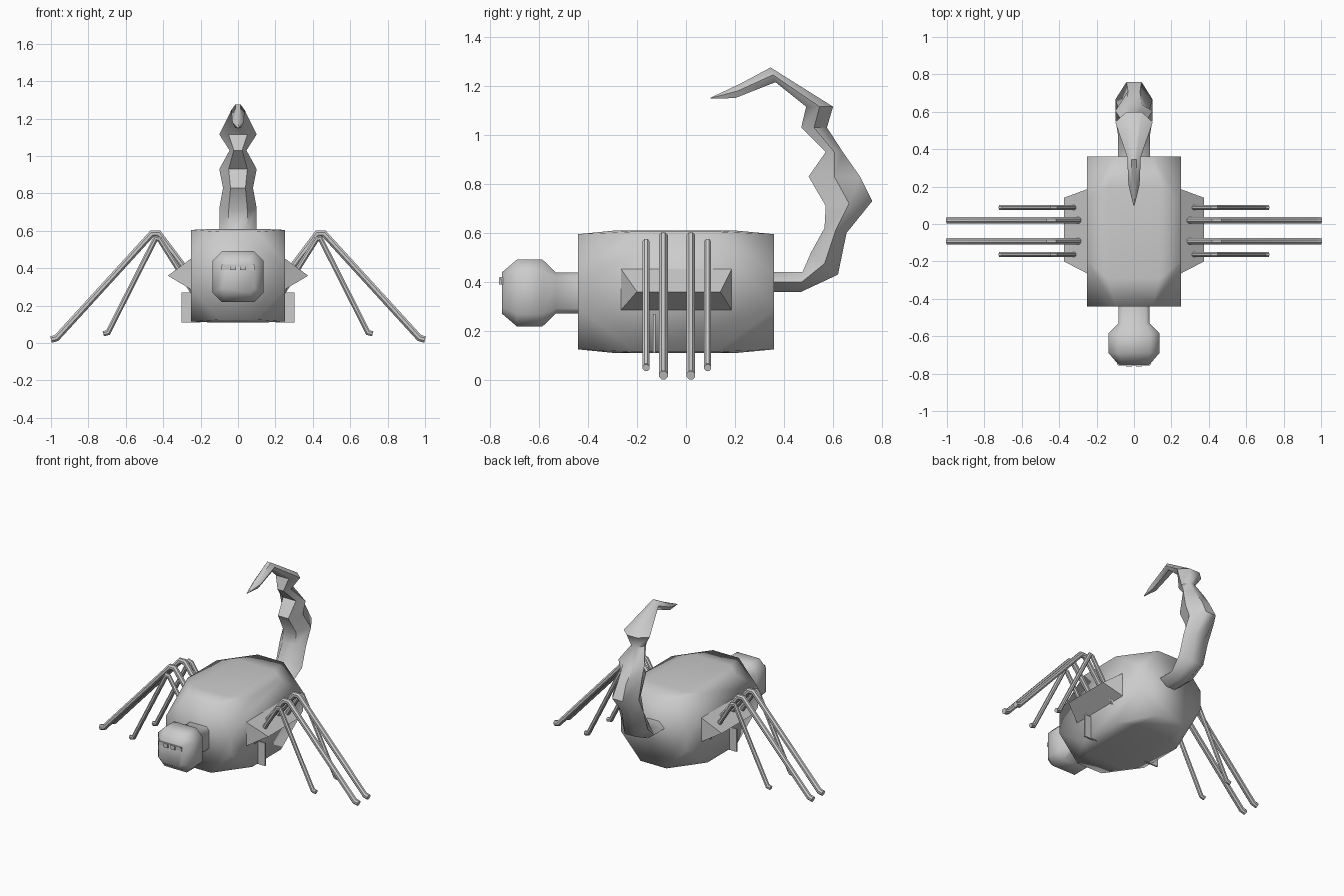
import bpy, bmesh, math
from mathutils import Vector

if "Cube" in bpy.data.objects:
    bpy.data.objects.remove(bpy.data.objects["Cube"])

grey = bpy.data.materials.new("plain_grey")
grey.diffuse_color = (0.6, 0.6, 0.6, 1)
grey.use_nodes = True
grey.node_tree.nodes["Principled BSDF"].inputs["Base Color"].default_value = grey.diffuse_color


def finish(bm, name, smooth=None):
    """Turn a bmesh into a named object; smooth is the sharp-edge angle."""
    bmesh.ops.recalc_face_normals(bm, faces=bm.faces)
    me = bpy.data.meshes.new(name)
    bm.to_mesh(me)
    bm.free()
    me.materials.append(grey)
    ob = bpy.data.objects.new(name, me)
    bpy.context.collection.objects.link(ob)
    if smooth:
        bpy.ops.object.select_all(action='DESELECT')
        ob.select_set(True)
        bpy.context.view_layer.objects.active = ob
        bpy.ops.object.shade_smooth_by_angle(angle=math.radians(smooth))
    return ob


def loft(rings, name, smooth=None):
    """Skin a list of equal-length point rings and cap both ends."""
    bm = bmesh.new()
    rows = [[bm.verts.new(p) for p in r] for r in rings]
    n = len(rows[0])
    for a, b in zip(rows, rows[1:]):
        for i in range(n):
            j = (i + 1) % n
            bm.faces.new((a[i], a[j], b[j], b[i]))
    bm.faces.new(rows[0])
    bm.faces.new(rows[-1])
    return finish(bm, name, smooth)


def hull(points, name, smooth=None):
    bm = bmesh.new()
    for p in points:
        bm.verts.new(p)
    bmesh.ops.convex_hull(bm, input=bm.verts)
    bmesh.ops.dissolve_limit(bm, angle_limit=0.01, verts=bm.verts, edges=bm.edges)
    return finish(bm, name, smooth)


def box(x0, x1, y0, y1, z0, z1, name):
    return hull([(x, y, z) for x in (x0, x1) for y in (y0, y1) for z in (z0, z1)], name)


# Body: box with its eight corners cut away
pts = []
for sx in (-1, 1):
    for sz in (-1, 1):
        z = 0.36 + sz * 0.245
        pts += [(sx * 0.25, y, z) for y in (-0.2, 0.12)]
        pts += [(sx * 0.14, y, 0.36 + sz * 0.25) for y in (-0.29, 0.2)]
        pts += [(sx * 0.1, y, 0.36 + sz * 0.235) for y in (-0.44, 0.36)]
    pts += [(sx * 0.25, y, z) for y in (-0.44, 0.36) for z in (0.29, 0.43)]
hull(pts, "body", 70)


# Neck and head: chamfered square sections along y
def section(y, half, cut):
    h, k = half, half - cut
    return [(x, y, 0.355 + z) for x, z in
            ((k, h), (h, k), (h, -k), (k, -h), (-k, -h), (-h, -k), (-h, k), (-k, h))]


loft([section(-0.4, 0.083, 0.02), section(-0.53, 0.083, 0.02),
      section(-0.585, 0.136, 0.05), section(-0.69, 0.136, 0.05),
      section(-0.75, 0.085, 0.025)], "head", 70)

# Eyes: an inner and an outer block on each side
for s, side in ((-1, "left"), (1, "right")):
    box(s * 0.012, s * 0.042, -0.763, -0.74, 0.39, 0.418, side + "_inner_eye")
    box(s * 0.048, s * 0.088, -0.753, -0.72, 0.39, 0.418, side + "_outer_eye")
box(-0.085, 0.085, -0.756, -0.735, 0.41, 0.42, "brow")

# Tail: inner (y, z), outer (y, z), half width
tail = [((0.34, 0.44), (0.34, 0.36), 0.085),
        ((0.475, 0.44), (0.47, 0.36), 0.085),
        ((0.51, 0.52), (0.62, 0.43), 0.1),
        ((0.565, 0.62), (0.655, 0.60), 0.1),
        ((0.57, 0.71), (0.76, 0.73), 0.1),
        ((0.50, 0.83), (0.71, 0.83), 0.08),
        ((0.57, 0.93), (0.64, 0.93), 0.1),
        ((0.47, 1.03), (0.575, 1.03), 0.045),
        ((0.49, 1.115), (0.60, 1.115), 0.1),
        ((0.365, 1.215), (0.345, 1.275), 0.036),
        ((0.20, 1.15), (0.22, 1.208), 0.03),
        ((0.10, 1.148), (0.10, 1.152), 0.003)]
rings = []
for (yi, zi), (yo, zo), w in tail:
    ym, zm = (yi + yo) / 2, (zi + zo) / 2
    rings.append([(-0.5 * w, yi, zi), (0.5 * w, yi, zi), (w, ym, zm),
                  (0.4 * w, yo, zo), (-0.4 * w, yo, zo), (-w, ym, zm)])
loft(rings, "tail", 50)


# Legs: eight-sided tubes following a path in the xz plane
def leg(s, y, path, r, name):
    p = [Vector((s * x, 0, z)) for x, z in path]
    rings = []
    for i, c in enumerate(p):
        d0 = (p[i] - p[i - 1]).normalized() if i else (p[1] - p[0]).normalized()
        d1 = (p[i + 1] - p[i]).normalized() if i < len(p) - 1 else d0
        d = (d0 + d1).normalized()
        n = Vector((-d.z, 0, d.x)) / max(d.dot(d1), 0.6)
        ring = []
        for k in range(8):
            a = math.tau * (k + 0.5) / 8
            q = c + n * (r * math.cos(a))
            ring.append((q.x, y + r * math.sin(a), q.z))
        rings.append(ring)
    loft(rings, name, 40)


long_path = [(0.24, 0.34), (0.425, 0.585), (0.46, 0.585), (0.97, 0.027), (1.0, 0.019)]
short_path = [(0.24, 0.27), (0.42, 0.555), (0.44, 0.56), (0.695, 0.056), (0.72, 0.05)]
for s, side in ((-1, "left"), (1, "right")):
    for y, path, r, label in ((-0.163, short_path, 0.015, "front_short"),
                              (-0.092, long_path, 0.019, "front_long"),
                              (0.02, long_path, 0.019, "rear_long"),
                              (0.088, short_path, 0.015, "rear_short")):
        leg(s, y, path, r, f"{side}_{label}_leg")

    # Ridge along the flank that carries the legs
    hull([(s * 0.24, y, z) for y in (-0.27, 0.19) for z in (0.28, 0.46)] +
         [(s * 0.375, y, 0.36) for y in (-0.2, 0.14)], side + "_leg_socket", 30)

    # Thin flap under the ridge
    box(s * 0.2, s * 0.303, -0.135, -0.125, 0.11, 0.27, side + "_flap")
